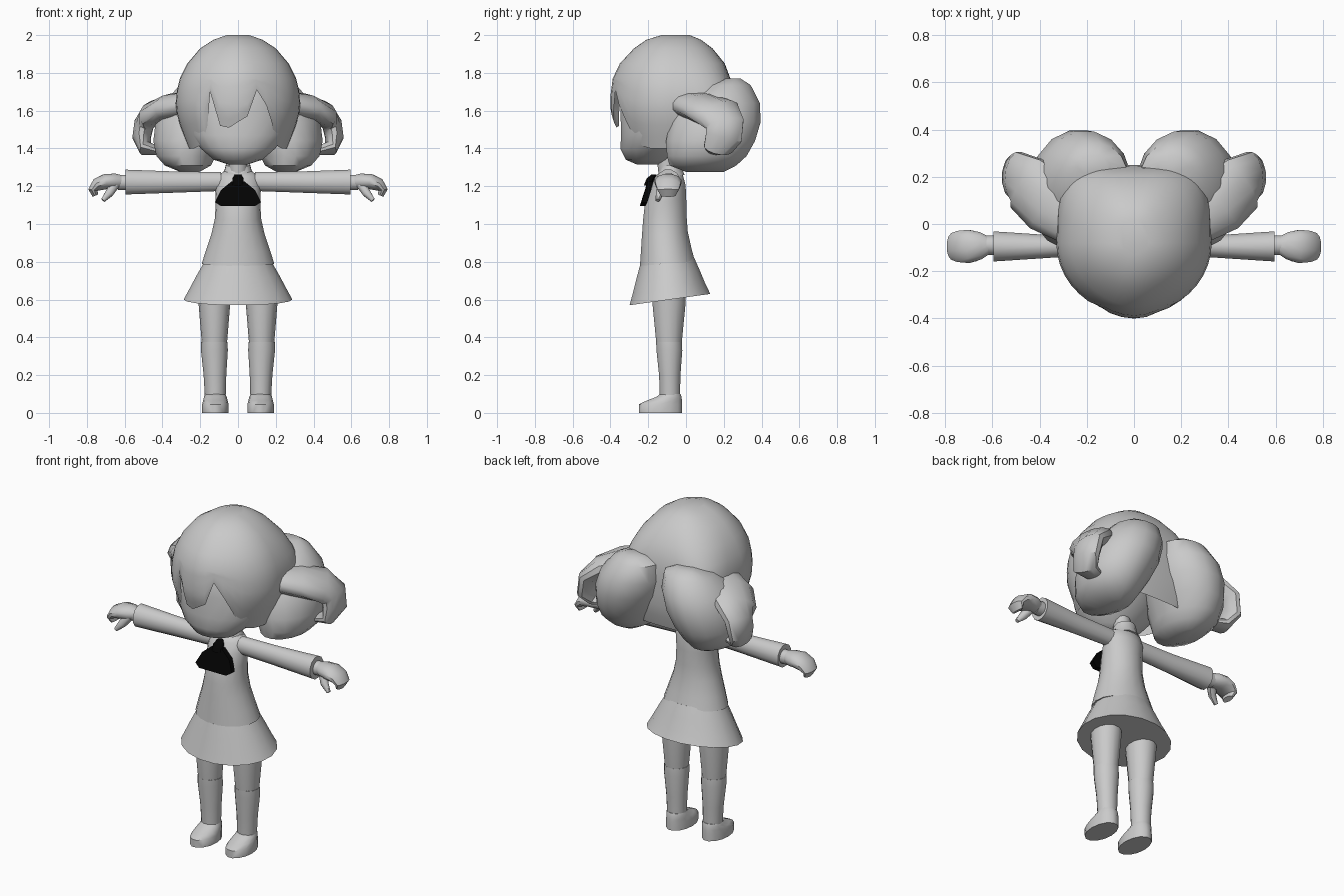
import bpy, bmesh, math
from mathutils import Vector


def material(name, value):
    m = bpy.data.materials.new(name)
    m.diffuse_color = (value, value, value, 1)
    return m


GREY = material("light grey", 0.59)
BLACK = material("black", 0.001)


def finish(name, bm, mat=GREY, mirror=False, angle=45):
    bmesh.ops.recalc_face_normals(bm, faces=bm.faces)
    me = bpy.data.meshes.new(name)
    bm.to_mesh(me)
    bm.free()
    ob = bpy.data.objects.new(name, me)
    bpy.context.collection.objects.link(ob)
    me.materials.append(mat)
    bpy.ops.object.select_all(action='DESELECT')
    ob.select_set(True)
    bpy.context.view_layer.objects.active = ob
    bpy.ops.object.shade_smooth_by_angle(angle=math.radians(angle))
    if mirror:
        mod = ob.modifiers.new("mirror", 'MIRROR')
        mod.use_clip = False
        mod.use_mirror_merge = False
    return ob


def skin(bm, loops, caps=True):
    rings = [[bm.verts.new(p) for p in loop] for loop in loops]
    n = len(rings[0])
    for lo, hi in zip(rings, rings[1:]):
        for i in range(n):
            j = (i + 1) % n
            bm.faces.new((lo[i], lo[j], hi[j], hi[i]))
    if caps:
        bm.faces.new(rings[0])
        bm.faces.new(rings[-1])
    return rings


def loft(name, rings, n=12, upright=False, tilt=0.0, **kw):
    """Rings are (x, y, z, radius along y, radius across); upright keeps rings level."""
    bm = bmesh.new()
    pts = [Vector(r[:3]) for r in rings]
    loops = []
    for i, r in enumerate(rings):
        t = pts[min(i + 1, len(pts) - 1)] - pts[max(i - 1, 0)]
        t = Vector((0, 0, 1)) if upright else t.normalized()
        u = Vector((0, 1, 0))
        u = (u - t * u.dot(t)).normalized()
        v = t.cross(u)
        loop = []
        for k in range(n):
            a = 2 * math.pi * (k + 0.5) / n
            p = pts[i] + u * (r[3] * math.cos(a)) + v * (r[4] * math.sin(a))
            p.z += tilt * (p.y - pts[i].y)
            loop.append(p)
        loops.append(loop)
    skin(bm, loops)
    return finish(name, bm, **kw)


# Face and head core
loft("head", [(0, -.20, 1.315, .06, .05), (0, -.21, 1.34, .11, .13),
              (0, -.20, 1.40, .15, .20), (0, -.17, 1.47, .175, .255),
              (0, -.14, 1.60, .21, .285), (0, -.10, 1.75, .22, .26),
              (0, -.08, 1.87, .15, .18)], n=20, upright=True)

# Hair cap: height, front y, back y, half width
CAP = [(2.0, -.13, .02, .06), (1.975, -.21, .08, .13), (1.93, -.275, .14, .20),
       (1.85, -.35, .205, .268), (1.77, -.388, .235, .308), (1.68, -.40, .25, .33),
       (1.60, -.40, .25, .328), (1.50, -.37, .25, .30), (1.40, -.33, .235, .26),
       (1.30, -.28, .20, .22)]
# Fringe edge heights, from left lock to right lock
FRINGE = [1.41, 1.42, 1.46, 1.70, 1.52, 1.51, 1.54, 1.57, 1.71, 1.63, 1.53, 1.43, 1.41]


def cap_point(z, a):
    for p, q in zip(CAP, CAP[1:]):
        if q[0] <= z <= p[0]:
            f = (p[0] - z) / (p[0] - q[0])
            _, front, back, half = [s + (e - s) * f for s, e in zip(p, q)]
            break
    s, c = math.sin(a), math.cos(a)
    if c > 0:  # front, drawn to a slight point
        return (half * s, -.08 + (front + .08) * c * (.95 + .05 * c ** 12), z)
    # back grows squarer and narrower toward the bunches
    e = .42 + .38 * min(1, max(0, (z - 1.68) / .25))
    w = half * (1 - .08 * abs(c))
    return (w * math.copysign(abs(s) ** e, s), -.08 + (back + .08) * abs(c) ** e, z)


def cap_edge(k):
    if abs(k) <= 6:
        return FRINGE[k + 6]
    return 1.40 if abs(k) < 11 else 1.36


bm = bmesh.new()
heights = [2.0, 1.975, 1.93, 1.85, 1.77]
loops = [[cap_point(z, math.radians(9 * k)) for k in range(-20, 20)] for z in heights]
for s in range(1, 7):
    loops.append([cap_point(1.77 + (cap_edge(k) - 1.77) * s / 6, math.radians(9 * k))
                  for k in range(-20, 20)])
rings = skin(bm, loops, caps=False)
bm.faces.new(rings[0])
finish("hair_cap", bm)

# Bunches sweeping down and out from the back of the cap
loft("hair_bunch", [(.17, .25, 1.77, .04, .07), (.17, .215, 1.735, .13, .14),
                    (.205, .175, 1.64, .22, .195), (.235, .155, 1.54, .245, .205),
                    (.262, .13, 1.44, .24, .19), (.275, .11, 1.36, .215, .16),
                    (.265, .09, 1.31, .18, .125), (.255, .10, 1.275, .10, .05)],
     n=16, upright=True, mirror=True)

# Curled outer locks
loft("outer_lock", [(.27, .02, 1.63, .11, .07), (.36, .08, 1.62, .13, .07),
                    (.45, .17, 1.585, .13, .065), (.497, .205, 1.53, .105, .055),
                    (.51, .20, 1.46, .10, .05), (.49, .17, 1.40, .08, .04),
                    (.41, .16, 1.385, .05, .02)], n=12, mirror=True)

# Neck and collar
loft("neck", [(0, -.09, 1.20, .05, .05), (0, -.11, 1.38, .05, .05)], n=12, upright=True)
loft("collar", [(0, -.09, 1.24, .085, .10), (0, -.085, 1.28, .065, .075),
                (0, -.08, 1.315, .058, .065)], n=12, upright=True, tilt=0.25)

# Blouse and skirt
loft("blouse", [(0, -.098, .79, .148, .192), (0, -.105, .86, .136, .17),
                (0, -.112, .95, .123, .14), (0, -.112, 1.03, .117, .122),
                (0, -.108, 1.12, .111, .118), (0, -.094, 1.20, .093, .122),
                (0, -.09, 1.255, .074, .112), (0, -.09, 1.28, .05, .07)],
     n=18, upright=True, tilt=0.08)
loft("skirt", [(0, -.085, .60, .217, .288), (0, -.09, .655, .196, .258),
               (0, -.095, .73, .171, .218), (0, -.10, .80, .146, .178)],
     n=18, upright=True, tilt=0.14)

# Arms, hands and thumbs
loft("sleeve", [(.09, -.095, 1.225, .045, .052), (.33, -.095, 1.222, .048, .058),
                (.595, -.095, 1.222, .066, .068)], mirror=True)
loft("wrist", [(.56, -.09, 1.22, .042, .042), (.635, -.09, 1.22, .042, .042)], mirror=True)
loft("hand", [(.61, -.09, 1.222, .035, .036), (.65, -.092, 1.225, .06, .043),
              (.70, -.095, 1.225, .073, .042), (.745, -.095, 1.208, .068, .036),
              (.768, -.095, 1.18, .058, .026), (.755, -.095, 1.15, .04, .016)], mirror=True)
loft("thumb", [(.655, -.115, 1.205, .03, .028), (.68, -.14, 1.165, .022, .024),
               (.715, -.15, 1.125, .012, .012)], n=8, mirror=True)

# Legs with sock tops, then shoes
loft("leg", [(.127, -.09, .70, .092, .088), (.125, -.09, .58, .09, .084),
             (.125, -.09, .36, .068, .066)], n=14, upright=True, mirror=True)
loft("sock", [(.125, -.09, .375, .070, .070), (.125, -.088, .33, .07, .071),
              (.122, -.086, .20, .058, .06), (.12, -.085, .06, .054, .054)],
     n=14, upright=True, mirror=True)
loft("shoe", [(.12, -.135, 0, .118, .07), (.12, -.135, .045, .118, .07),
              (.12, -.115, .065, .096, .065), (.12, -.09, .085, .068, .06),
              (.12, -.083, .10, .056, .054)], n=14, upright=True, mirror=True)

# Neck bow: slanted wedge with a small knot
outline = [(-.035, 1.225), (-.09, 1.18), (-.122, 1.115), (-.09, 1.095),
           (.09, 1.095), (.122, 1.115), (.09, 1.18), (.035, 1.225)]
bm = bmesh.new()
skin(bm, [[(x, -.207 - (1.225 - z) * .36 + d + abs(x) * .1, z) for x, z in outline]
          for d in (0, .03)])
finish("bow", bm, BLACK, angle=30)
loft("bow_knot", [(0, -.17, 1.262, .015, .018), (0, -.185, 1.24, .026, .032),
                  (0, -.20, 1.205, .025, .03)], n=8, upright=True, mat=BLACK)
